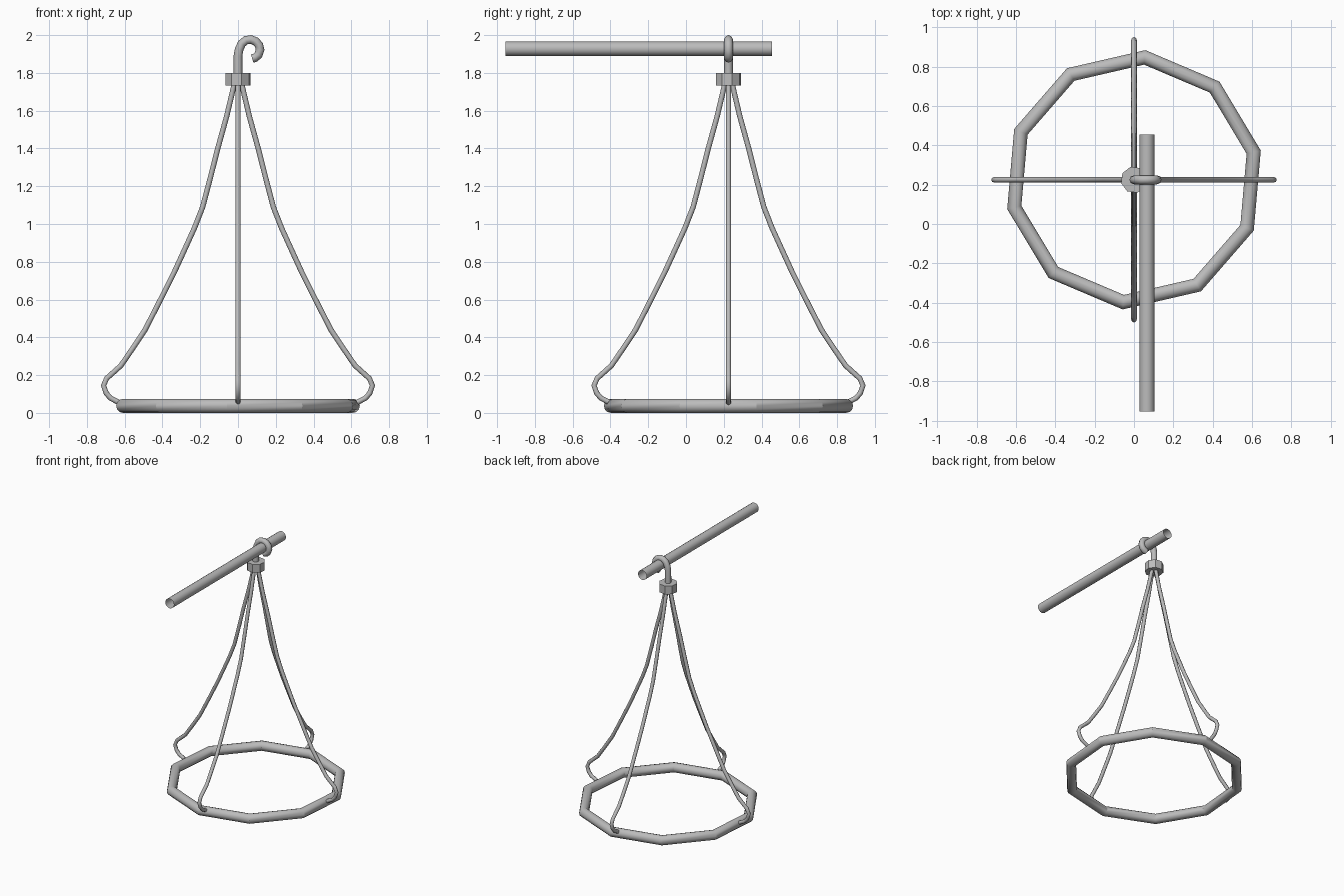
import bpy, math
from mathutils import Matrix, Vector

if "Cube" in bpy.data.objects:
    bpy.data.objects.remove(bpy.data.objects["Cube"], do_unlink=True)

AXIS_Y = 0.225

grey = bpy.data.materials.new("plain grey metal")
grey.use_nodes = True
COLOUR = (0.5, 0.5, 0.5, 1)
grey.diffuse_color = COLOUR
grey.node_tree.nodes["Principled BSDF"].inputs["Base Color"].default_value = COLOUR


def finish(name, angle=32):
    ob = bpy.context.object
    ob.name = name
    ob.data.materials.clear()
    ob.data.materials.append(grey)
    if angle:
        bpy.ops.object.shade_smooth_by_angle(angle=math.radians(angle))
    return ob


def tube(name, points, radius, turn=0):
    """Round bar along an (x, z) path, turned about the hanging axis."""
    curve = bpy.data.curves.new(name, "CURVE")
    curve.dimensions = "3D"
    curve.bevel_depth = radius
    curve.bevel_resolution = 2
    curve.use_fill_caps = True
    spline = curve.splines.new("POLY")
    spline.points.add(len(points) - 1)
    spin = Matrix.Rotation(turn, 3, "Z")
    for p, (x, z) in zip(spline.points, points):
        p.co = (*(spin @ Vector((x, 0, z)) + Vector((0, AXIS_Y, 0))), 1)
    ob = bpy.data.objects.new(name, curve)
    bpy.context.collection.objects.link(ob)
    bpy.ops.object.select_all(action="DESELECT")
    ob.select_set(True)
    bpy.context.view_layer.objects.active = ob
    bpy.ops.object.convert(target="MESH")
    finish(name, 50)


# Ten-sided base ring
bpy.ops.mesh.primitive_torus_add(
    major_segments=10, minor_segments=12, major_radius=0.625, minor_radius=0.037,
    location=(0, AXIS_Y, 0.037), rotation=(0, 0, math.radians(13)))
finish("base_ring")

# Four flared hanger rods
rod_path = [(0.015, 1.76), (0.06, 1.57), (0.107, 1.40), (0.145, 1.25), (0.187, 1.09),
            (0.23, 0.98), (0.28, 0.87), (0.335, 0.75), (0.41, 0.6), (0.492, 0.44),
            (0.555, 0.345), (0.62, 0.25), (0.695, 0.183), (0.712, 0.145),
            (0.698, 0.105), (0.675, 0.078), (0.63, 0.055)]
for i, side in enumerate(("left", "back", "right", "front")):
    tube(side + "_rod", rod_path, 0.014, i * math.pi / 2)

# Eight-sided collar
bpy.ops.mesh.primitive_cylinder_add(
    vertices=8, radius=0.068, depth=0.066, location=(0, AXIS_Y, 1.767),
    rotation=(0, 0, math.radians(15)))
finish("collar", 0)

# Curled hook
hook_path = [(0, 1.78), (0, 1.89), (0.006, 1.925), (0.02, 1.955), (0.042, 1.973),
             (0.068, 1.977), (0.093, 1.967), (0.111, 1.947), (0.117, 1.922),
             (0.108, 1.896), (0.092, 1.881), (0.075, 1.876)]
tube("hook", hook_path, 0.023)

# Open-ended support pole
bpy.ops.mesh.primitive_cylinder_add(
    vertices=16, radius=0.038, depth=1.41, end_fill_type="NOTHING",
    location=(0.066, -0.25, 1.928), rotation=(math.pi / 2, 0, 0))
finish("support_pole")
